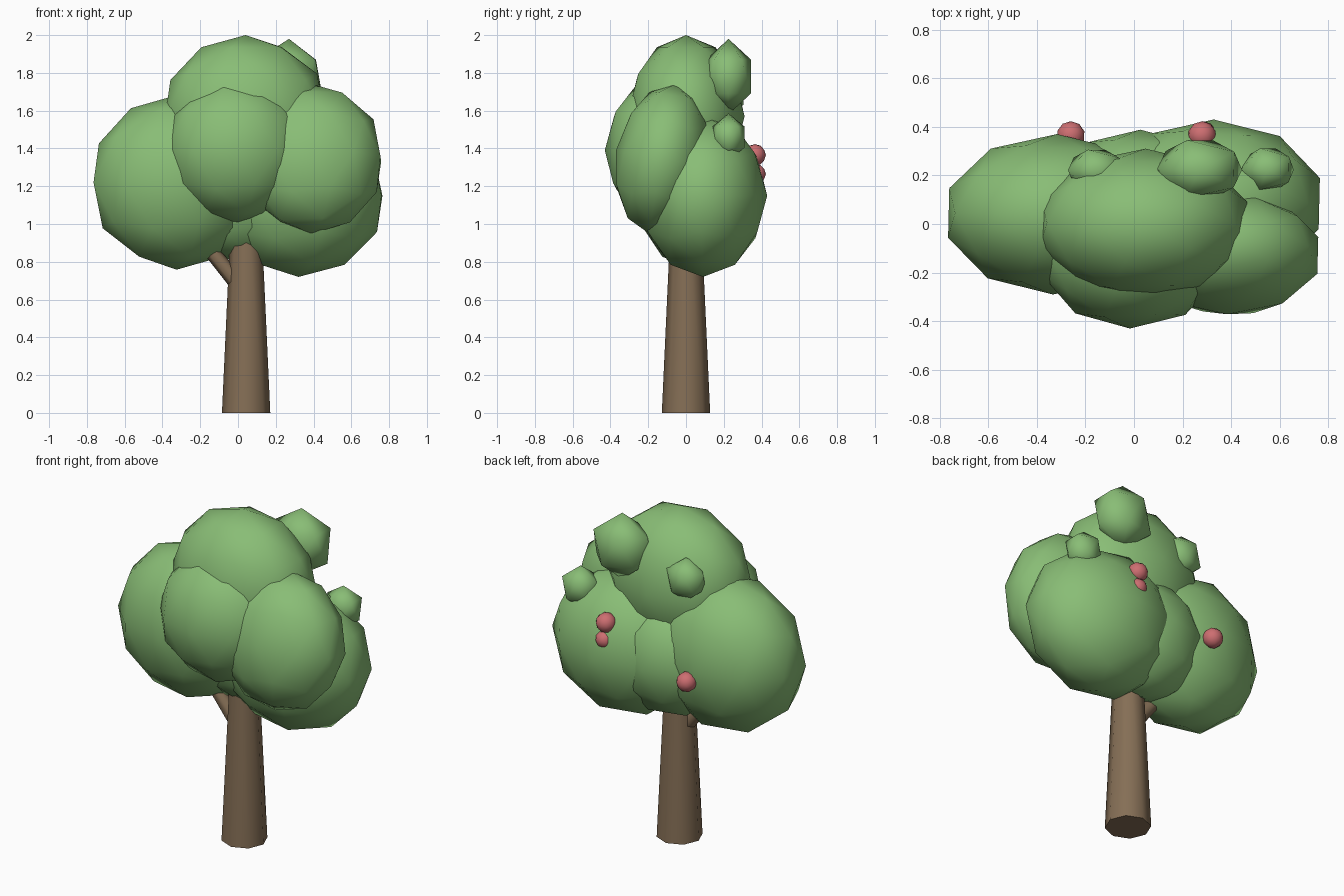
import bpy
import math
from mathutils import Matrix, Vector

cube = bpy.data.objects.get("Cube")
if cube:
    bpy.data.objects.remove(cube, do_unlink=True)


def make_material(name, color):
    mat = bpy.data.materials.new(name)
    mat.use_nodes = True
    mat.diffuse_color = color
    mat.node_tree.nodes["Principled BSDF"].inputs["Base Color"].default_value = color
    return mat


leaf_green = make_material("leaf_green", (0.25, 0.51, 0.18, 1))
bark_brown = make_material("bark_brown", (0.235, 0.158, 0.092, 1))
berry_red = make_material("berry_red", (0.61, 0.156, 0.165, 1))


def finish(name, mat):
    obj = bpy.context.object
    obj.name = name
    obj.data.materials.append(mat)
    bpy.ops.object.shade_smooth_by_angle(angle=math.radians(65))
    return obj


def blob(name, center, radii, mat, detail=2, tilt=0):
    # Icosphere turned about its pole, then squashed, then tilted about x
    bpy.ops.mesh.primitive_ico_sphere_add(subdivisions=detail, radius=1, location=center)
    mesh = bpy.context.object.data
    mesh.transform(Matrix.Rotation(math.radians(tilt), 4, "X")
                   @ Matrix.Diagonal((*radii, 1))
                   @ Matrix.Rotation(math.radians(35), 4, "Z"))
    return finish(name, mat)


def limb(name, start, end, r1, r2, sides):
    # Tapered cylinder between two points
    start, end = Vector(start), Vector(end)
    axis = end - start
    bpy.ops.mesh.primitive_cone_add(
        vertices=sides, radius1=r1, radius2=r2, depth=axis.length,
        location=(start + end) / 2, rotation=axis.to_track_quat("Z", "Y").to_euler())
    return finish(name, bark_brown)


# Trunk and side branch
limb("trunk", (0.043, 0, 0), (0.043, 0, 1.15), 0.128, 0.075, 8)
limb("side_branch", (0.02, 0, 0.66), (-0.22, 0, 0.95), 0.046, 0.036, 6)

# Large foliage masses
blob("foliage_right", (-0.325, 0.04, 1.22), (0.46, 0.33, 0.462), leaf_green)
blob("foliage_top", (0.04, 0, 1.57), (0.445, 0.31, 0.43), leaf_green)
blob("foliage_front", (-0.01, -0.12, 1.39), (0.385, 0.31, 0.39), leaf_green)
blob("foliage_front_left", (0.39, -0.125, 1.345), (0.385, 0.25, 0.402), leaf_green, tilt=-10)
blob("foliage_back_left", (0.32, 0.09, 1.15), (0.465, 0.34, 0.43), leaf_green)
blob("foliage_back", (0.02, 0.1, 1.15), (0.37, 0.288, 0.36), leaf_green)

# Small leaf tufts
blob("tuft_top", (0.27, 0.225, 1.78), (0.195, 0.14, 0.2), leaf_green, 1)
blob("tuft_side", (0.55, 0.225, 1.46), (0.12, 0.1, 0.125), leaf_green, 1)
blob("tuft_back", (-0.155, 0.22, 1.69), (0.13, 0.1, 0.13), leaf_green, 1)

# Berries on the back
berries = [((0.28, 0.365, 1.365), 0.058), ((0.285, 0.37, 1.265), 0.053),
           ((-0.26, 0.365, 1.15), 0.058)]
for i, (center, r) in enumerate(berries):
    blob(f"berry_{i + 1}", center, (r, r, r), berry_red)
